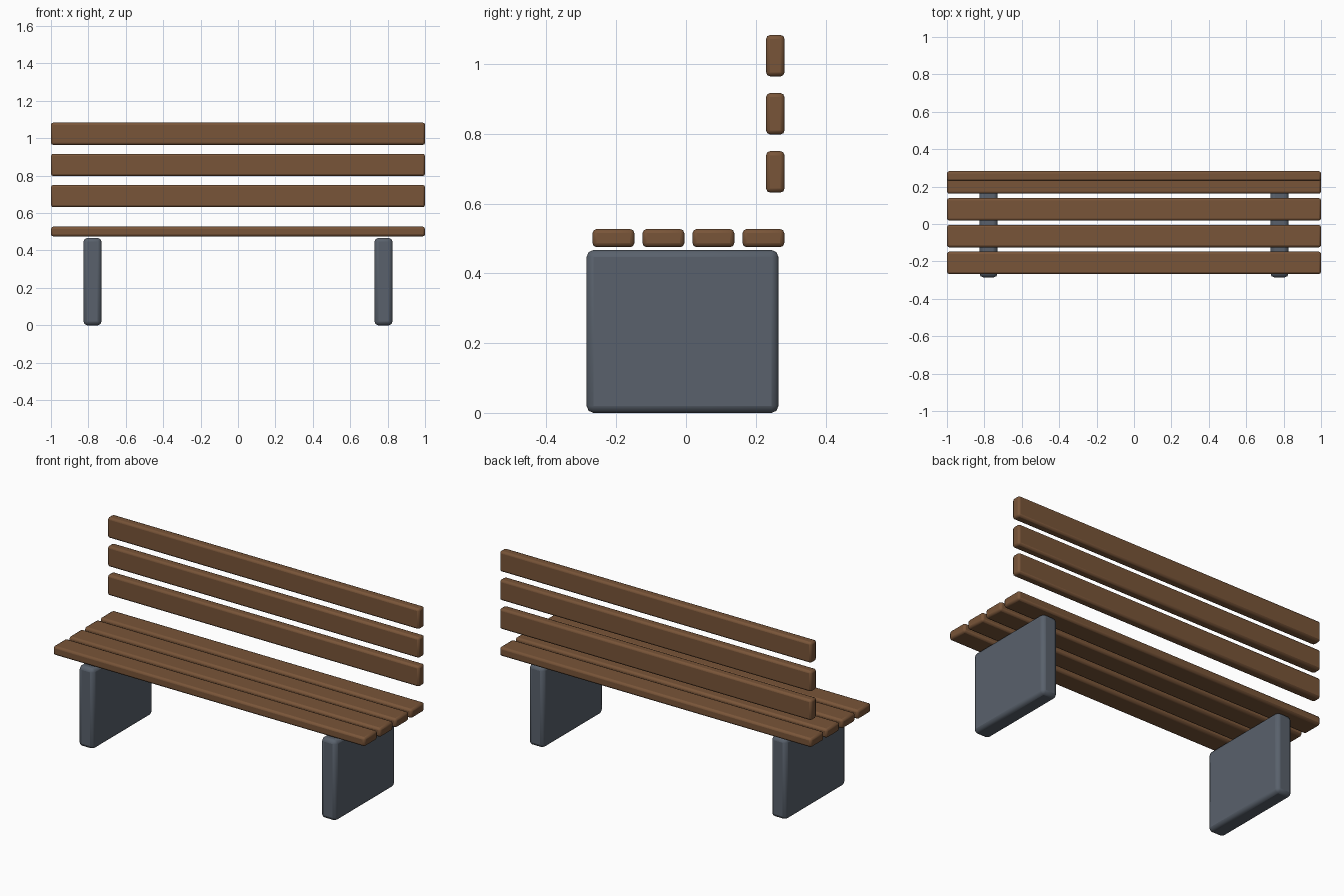
import bpy

if "Cube" in bpy.data.objects:
    bpy.data.objects.remove(bpy.data.objects["Cube"])


def make_material(name, color):
    mat = bpy.data.materials.new(name)
    mat.diffuse_color = (*color, 1)
    mat.use_nodes = True
    mat.node_tree.nodes["Principled BSDF"].inputs["Base Color"].default_value = mat.diffuse_color
    return mat


wood = make_material("brown_wood", (0.19, 0.09, 0.04))
metal = make_material("dark_metal", (0.10, 0.12, 0.15))


def rounded_box(name, center, size, bevel, mat):
    bpy.ops.mesh.primitive_cube_add(size=1, location=center)
    ob = bpy.context.object
    ob.name = name
    ob.scale = size
    bpy.ops.object.transform_apply(location=False, rotation=False, scale=True)
    mod = ob.modifiers.new("rounded_edges", "BEVEL")
    mod.width = bevel
    mod.segments = 2
    ob.data.materials.append(mat)
    bpy.ops.object.shade_smooth_by_angle()
    return ob


# Seat slats, front to back
for i in range(4):
    rounded_box(f"seat_slat_{i + 1}", (0, -0.208 + 0.1433 * i, 0.501),
                (2, 0.12, 0.052), 0.012, wood)

# Backrest slats, bottom to top
for i in range(3):
    rounded_box(f"back_slat_{i + 1}", (0, 0.256, 0.691 + 0.1665 * i),
                (2, 0.053, 0.119), 0.012, wood)

# Side slab legs
for name, x in (("left_leg", -0.778), ("right_leg", 0.778)):
    rounded_box(name, (x, -0.01, 0.2335), (0.096, 0.55, 0.467), 0.02, metal)
